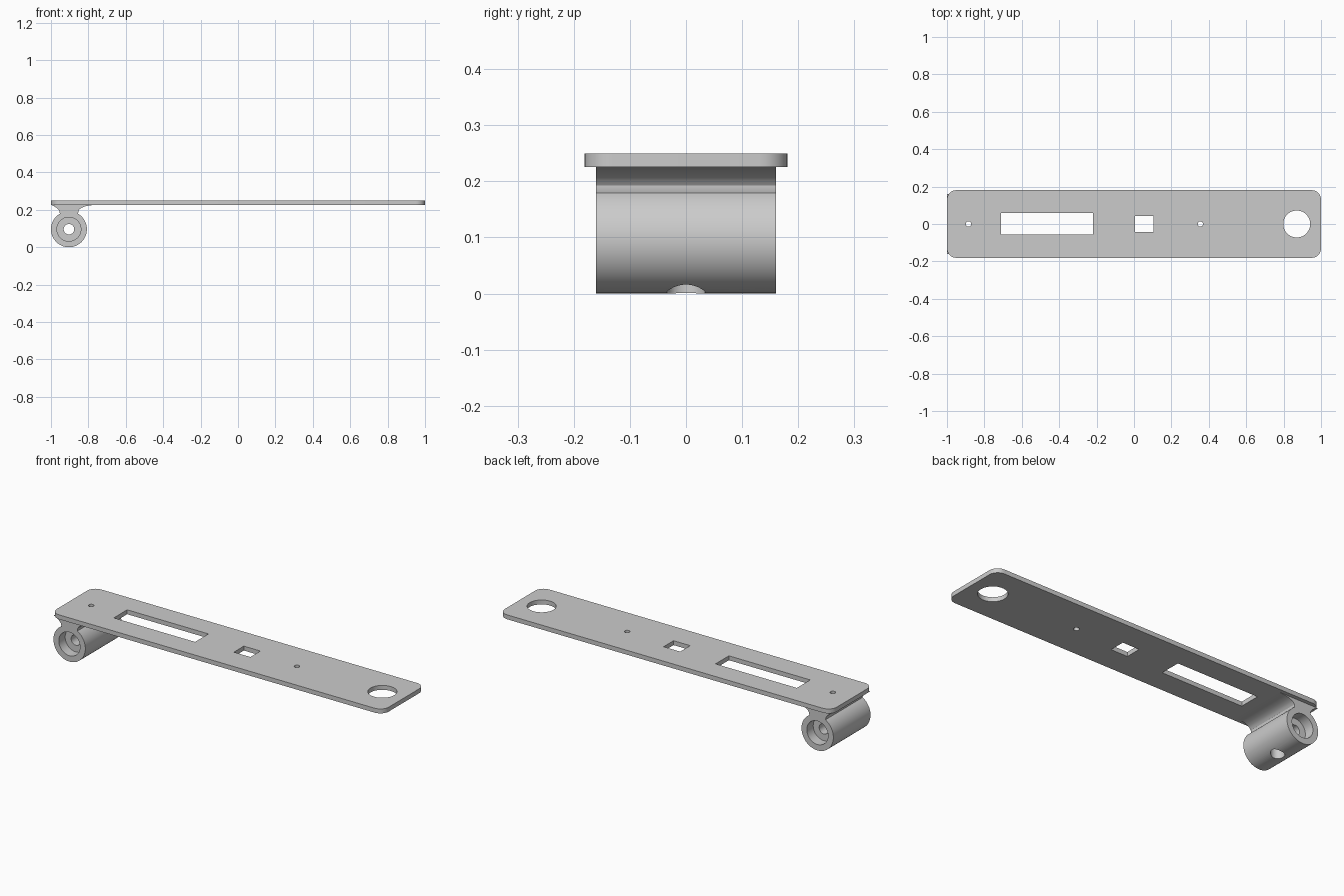
import bpy, bmesh, math
from mathutils import Matrix, Vector

cube = bpy.data.objects.get("Cube")
if cube:
    bpy.data.objects.remove(cube, do_unlink=True)

grey = bpy.data.materials.new("plain_grey")
grey.use_nodes = True
grey.diffuse_color = (0.6, 0.6, 0.6, 1)
grey.node_tree.nodes["Principled BSDF"].inputs["Base Color"].default_value = (0.6, 0.6, 0.6, 1)


def make_object(name, bm):
    bmesh.ops.recalc_face_normals(bm, faces=bm.faces)
    mesh = bpy.data.meshes.new(name)
    bm.to_mesh(mesh)
    bm.free()
    mesh.materials.append(grey)
    obj = bpy.data.objects.new(name, mesh)
    bpy.context.collection.objects.link(obj)
    return obj


def extrude(name, points, direction):
    """Closed 3D outline swept along a vector."""
    bm = bmesh.new()
    face = bm.faces.new([bm.verts.new(p) for p in points])
    new = bmesh.ops.extrude_face_region(bm, geom=[face])["geom"]
    verts = [v for v in new if isinstance(v, bmesh.types.BMVert)]
    bmesh.ops.translate(bm, verts=verts, vec=direction)
    return make_object(name, bm)


def box(name, x0, x1, y0, y1, z0, z1):
    return extrude(name, [(x0, y0, z0), (x1, y0, z0), (x1, y1, z0), (x0, y1, z0)],
                   (0, 0, z1 - z0))


def rod(name, start, end, radius, sides=48):
    start, end = Vector(start), Vector(end)
    axis = end - start
    turn = Vector((0, 0, 1)).rotation_difference(axis).to_matrix().to_4x4()
    bm = bmesh.new()
    bmesh.ops.create_cone(bm, cap_ends=True, segments=sides, radius1=radius, radius2=radius,
                          depth=axis.length,
                          matrix=Matrix.Translation((start + end) / 2) @ turn)
    return make_object(name, bm)


def cut(obj, cutters):
    """Subtract the cutters, bake the result and shade it."""
    for c in cutters:
        c.hide_render = True
        mod = obj.modifiers.new("cut", 'BOOLEAN')
        mod.operation = 'DIFFERENCE'
        mod.solver = 'EXACT'
        mod.object = c
    graph = bpy.context.evaluated_depsgraph_get()
    graph.update()
    mesh = bpy.data.meshes.new_from_object(obj.evaluated_get(graph))
    obj.modifiers.clear()
    obj.data = mesh
    for c in cutters:
        bpy.data.objects.remove(c, do_unlink=True)
    bpy.ops.object.select_all(action='DESELECT')
    obj.select_set(True)
    bpy.context.view_layer.objects.active = obj
    bpy.ops.object.shade_smooth_by_angle(angle=math.radians(30))


TOP, UNDER = 0.25, 0.226
SCREW_X = -0.885

# Plate with rounded corners
corner = 0.05
outline = []
for i, (sx, sy) in enumerate([(1, 1), (-1, 1), (-1, -1), (1, -1)]):
    for k in range(9):
        a = math.radians(90 * i + 90 * k / 8)
        outline.append((sx * (1 - corner) + corner * math.cos(a),
                        sy * (0.181 - corner) + corner * math.sin(a), UNDER))
plate = extrude("plate", outline, (0, 0, TOP - UNDER))

# Openings in the plate
openings = [box("long_slot", -0.71, -0.22, -0.055, 0.06, 0.2, 0.3),
            box("square_window", 0.005, 0.105, -0.043, 0.043, 0.2, 0.3)]
for x, r in [(SCREW_X, 0.014), (0.355, 0.014), (0.87, 0.072)]:
    openings.append(rod("round_hole", (x, 0, 0.2), (x, 0, 0.3), r))
cut(plate, openings)

# Hinge barrel and flared neck as one profile
CX, CZ, R, HALF = -0.904, 0.096, 0.096, 0.16
profile = []
for k in range(61):
    a = math.radians(120 + 5 * k)
    profile.append((CX + R * math.cos(a), -HALF, CZ + R * math.sin(a)))
flare_right = [(-0.854, 0.186), (-0.854, 0.193), (-0.848, 0.202), (-0.838, 0.21),
               (-0.82, 0.218), (-0.795, 0.223), (-0.765, UNDER)]
flare_left = [(-0.999, UNDER), (-0.988, 0.222), (-0.974, 0.213), (-0.963, 0.204),
              (-0.956, 0.195), (-0.954, 0.187)]
profile += [(x, -HALF, z) for x, z in flare_right + flare_left]
hinge = extrude("hinge_barrel", profile, (0, 2 * HALF, 0))

# Bore, end recesses and screw access hole
bores = [rod("pin_bore", (CX, -0.3, CZ), (CX, 0.3, CZ), 0.028),
         rod("screw_hole", (SCREW_X, 0, -0.1), (SCREW_X, 0, 0.3), 0.014),
         rod("screw_access", (SCREW_X, 0, -0.1), (SCREW_X, 0, 0.165), 0.034)]
for s in (-1, 1):
    bores.append(rod("end_recess", (CX, s * 0.3, CZ), (CX, s * (HALF - 0.055), CZ), 0.064))
cut(hinge, bores)
